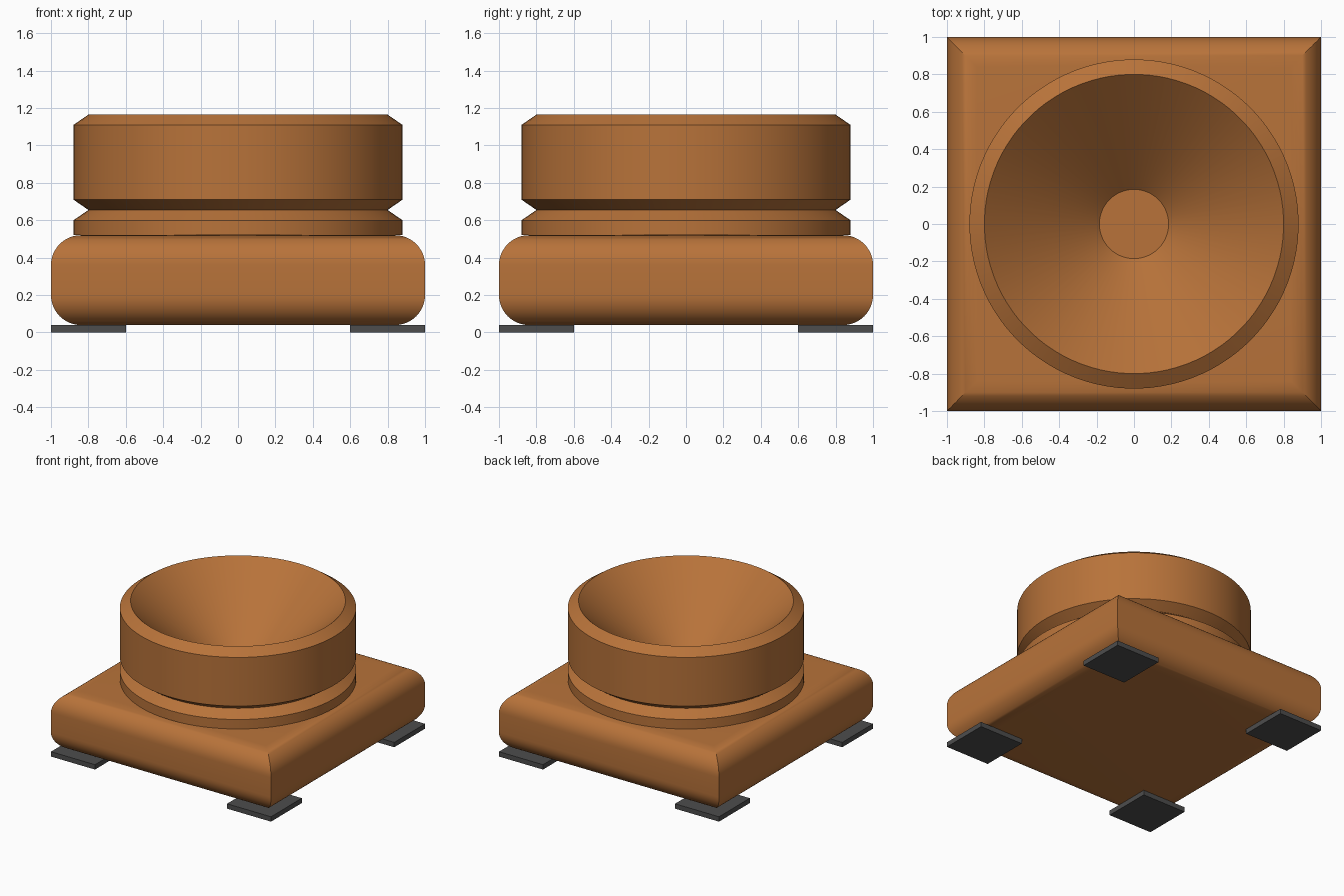
import bpy, bmesh, math

if "Cube" in bpy.data.objects:
    bpy.data.objects.remove(bpy.data.objects["Cube"], do_unlink=True)


def material(name, rgb):
    m = bpy.data.materials.new(name)
    m.use_nodes = True
    m.diffuse_color = (*rgb, 1)
    m.node_tree.nodes["Principled BSDF"].inputs["Base Color"].default_value = (*rgb, 1)
    return m


COPPER = material("copper brown", (0.479, 0.171, 0.042))
RUBBER = material("dark grey rubber", (0.074, 0.074, 0.074))


def lathe(name, profile, sides, mat, loc=(0, 0, 0)):
    """Stack of regular polygons (radius, height) from bottom to top, capped at both ends.
    With four sides the radius is half the width of the square."""
    k = math.sqrt(2) if sides == 4 else 1
    bm = bmesh.new()
    rings = []
    for r, z in profile:
        angles = [2 * math.pi * (i + 0.5) / sides for i in range(sides)]
        rings.append([bm.verts.new((r * k * math.cos(a), r * k * math.sin(a), z)) for a in angles])
    for a, b in zip(rings, rings[1:]):
        for i in range(sides):
            j = (i + 1) % sides
            bm.faces.new((a[i], a[j], b[j], b[i]))
    bm.faces.new(rings[0][::-1])
    bm.faces.new(rings[-1])
    bmesh.ops.recalc_face_normals(bm, faces=bm.faces[:])
    me = bpy.data.meshes.new(name)
    bm.to_mesh(me)
    bm.free()
    me.materials.append(mat)
    ob = bpy.data.objects.new(name, me)
    ob.location = loc
    bpy.context.collection.objects.link(ob)
    bpy.ops.object.select_all(action='DESELECT')
    ob.select_set(True)
    bpy.context.view_layer.objects.active = ob
    bpy.ops.object.shade_smooth_by_angle(angle=math.radians(30))
    return ob


# Square base with rounded top and bottom edges and mitred corners
R, STEPS, BOTTOM, TOP = 0.16, 12, 0.04, 0.52
quarter = [math.pi / 2 * i / STEPS for i in range(STEPS + 1)]
base_profile = [(1 - R + R * math.sin(t), BOTTOM + R - R * math.cos(t)) for t in quarter]
base_profile += [(1 - R + R * math.cos(t), TOP - R + R * math.sin(t)) for t in quarter]
lathe("base", base_profile, 4, COPPER)

# Round drum: lower ring, V groove, wall, chamfered rim, then the conical bowl
lathe("bowl_drum", [
    (0.88, 0.522), (0.88, 0.60), (0.80, 0.655), (0.88, 0.71),
    (0.88, 1.11), (0.80, 1.165), (0.185, 0.60),
], 96, COPPER)

# Four flat corner feet
for sx, side in ((1, "left"), (-1, "right")):
    for sy, end in ((-1, "front"), (1, "back")):
        lathe(f"foot_{end}_{side}", [(0.2, 0), (0.2, 0.04)], 4, RUBBER, (0.8 * sx, 0.8 * sy, 0))
